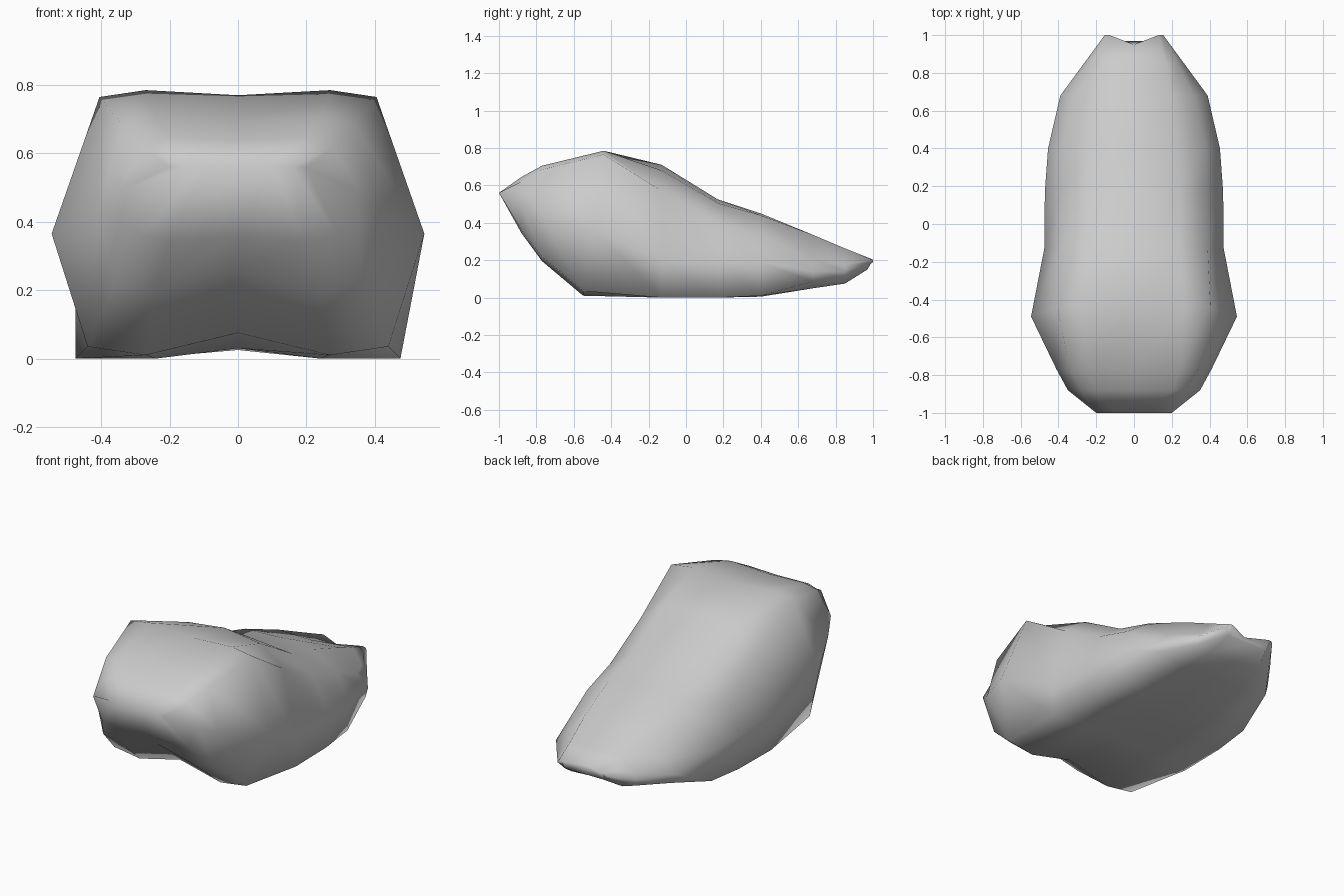
import bpy, bmesh

# Cross-sections from front to back:
# y, top z, centre dip, inner width, shoulder width, shoulder z,
# side width, side z, base width, base z, bottom z, bottom hollow
stations = [
    (-1.00, 0.56, 0.00, 0.10, 0.16, 0.56, 0.20, 0.56, 0.16, 0.56, 0.56, 0.00),
    (-0.88, 0.645, 0.005, 0.20, 0.28, 0.62, 0.35, 0.49, 0.29, 0.36, 0.345, 0.01),
    (-0.77, 0.705, 0.01, 0.24, 0.34, 0.685, 0.41, 0.43, 0.36, 0.22, 0.195, 0.06),
    (-0.49, 0.785, 0.015, 0.27, 0.405, 0.765, 0.545, 0.365, 0.44, 0.035, 0.01, 0.065),
    (-0.13, 0.68, -0.03, 0.24, 0.39, 0.57, 0.475, 0.20, 0.475, 0.00, 0.00, 0.03),
    (0.17, 0.505, -0.02, 0.24, 0.39, 0.40, 0.472, 0.20, 0.47, 0.00, 0.00, 0.03),
    (0.40, 0.44, -0.01, 0.23, 0.38, 0.335, 0.455, 0.19, 0.45, 0.01, 0.005, 0.02),
    (0.68, 0.335, 0.005, 0.20, 0.32, 0.21, 0.39, 0.14, 0.375, 0.085, 0.05, 0.01),
    (0.85, 0.263, 0.02, 0.17, 0.23, 0.175, 0.265, 0.14, 0.25, 0.10, 0.075, 0.01),
    (1.00, 0.203, 0.01, 0.13, 0.15, 0.20, 0.155, 0.19, 0.14, 0.165, 0.15, 0.00),
]


def ring(s):
    """Closed mirrored cross-section, starting at the top centre."""
    y, top, dip, inner, sh, shz, side, sz, base, bz, bot, hollow = s
    yt = yb = yc = y
    if y == -0.49:                       # crest leans back, base leans forward
        yt, yb, yc = -0.44, -0.55, -0.44
    if y == 1.00:                        # tail end is notched and undercut
        yb, yc = 0.97, 0.95
    half = [(inner, yt, top), (sh, yt, shz), (side, y, sz),
            (base, yb, bz), (inner, yb, bot)]
    pts = [(0, yc, top - dip)] + half + [(0, yb, bot + hollow)]
    return pts + [(-x, v, z) for x, v, z in reversed(half)]


# Body lofted through the sections
bm = bmesh.new()
rings = [[bm.verts.new(p) for p in ring(s)] for s in stations]
n = len(rings[0])
for a, b in zip(rings, rings[1:]):
    for i in range(n):
        j = (i + 1) % n
        bm.faces.new((a[i], a[j], b[j], b[i]))

# Tail cap: strips from the upper edge to the lower edge on each side
r, h = rings[-1], n // 2
for sgn in (1, -1):
    p = [r[(sgn * i) % n] for i in range(h + 1)]
    bm.faces.new((p[0], p[1], p[5], p[6]))
    bm.faces.new((p[1], p[2], p[4], p[5]))
    bm.faces.new((p[2], p[3], p[4]))

# Front ring closes to a single lip
bmesh.ops.remove_doubles(bm, verts=bm.verts[:], dist=0.002)
bmesh.ops.recalc_face_normals(bm, faces=bm.faces[:])

mesh = bpy.data.meshes.new("body")
bm.to_mesh(mesh)
bm.free()
body = bpy.data.objects.new("body", mesh)
bpy.context.collection.objects.link(body)

# Smooth shading
for p in mesh.polygons:
    p.use_smooth = True
